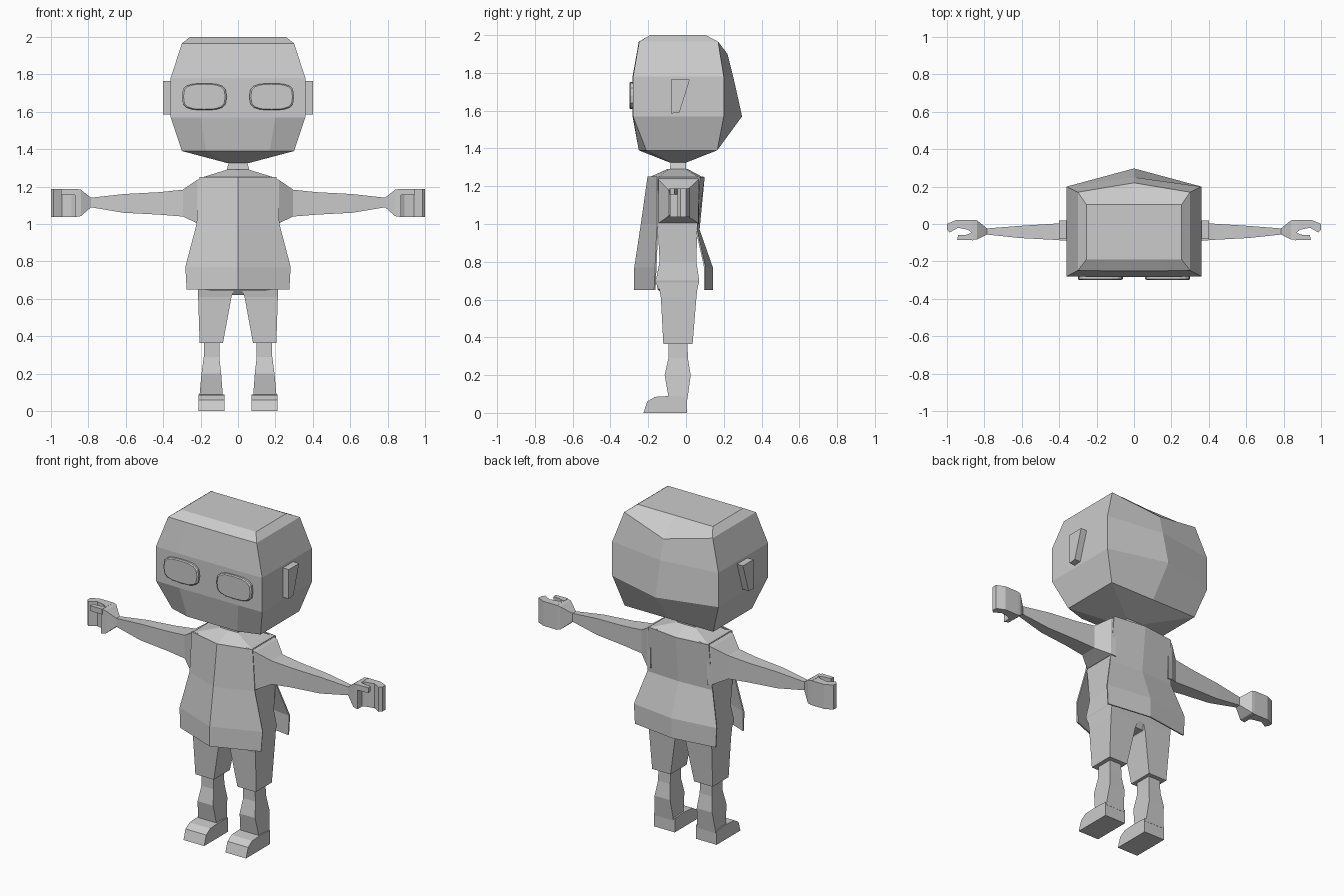
import bpy, bmesh
from math import cos, sin, tau, copysign

cube = bpy.data.objects.get("Cube")
if cube:
    bpy.data.objects.remove(cube, do_unlink=True)

grey = bpy.data.materials.new("plain grey")
grey.use_nodes = True
grey.diffuse_color = (0.6, 0.6, 0.6, 1)
grey.node_tree.nodes["Principled BSDF"].inputs["Base Color"].default_value = (0.6, 0.6, 0.6, 1)


def loft(name, rings, mirror=False, closed=True):
    """Skin a row of point rings; open strips become thin sheets."""
    bm = bmesh.new()
    rows = [[bm.verts.new(p) for p in ring] for ring in rings]
    n = len(rows[0])
    for a, b in zip(rows, rows[1:]):
        for i in range(n if closed else n - 1):
            j = (i + 1) % n
            bm.faces.new((a[i], a[j], b[j], b[i]))
    if closed:
        bm.faces.new(rows[0][::-1])
        bm.faces.new(rows[-1])
    bmesh.ops.recalc_face_normals(bm, faces=bm.faces)
    mesh = bpy.data.meshes.new(name)
    bm.to_mesh(mesh)
    bm.free()
    mesh.materials.append(grey)
    obj = bpy.data.objects.new(name, mesh)
    bpy.context.collection.objects.link(obj)
    if mirror:
        obj.modifiers.new("mirror", "MIRROR").use_mirror_merge = False
    if not closed:
        solid = obj.modifiers.new("thickness", "SOLIDIFY")
        solid.thickness, solid.offset = 0.008, 0
    return obj


def level(z, x0, x1, y0, y1):
    return [(x0, y0, z), (x1, y0, z), (x1, y1, z), (x0, y1, z)]


def slice_x(x, y0, y1, z0, z1):
    return [(x, y0, z0), (x, y1, z0), (x, y1, z1), (x, y0, z1)]


def prism_z(name, plan, z0, z1):
    return loft(name, [[(x, y, z) for x, y in plan] for z in (z0, z1)], mirror=True)


def prism_x(name, side, x0, x1):
    return loft(name, [[(x, y, z) for y, z in side] for x in (x0, x1)], mirror=True)


# Head: faceted box with a ridge down the back and chamfered cheeks
def head_ring(z, w, cheek, front, corner, back, peak, peak_z):
    return [(-cheek, front, z), (cheek, front, z), (w, corner, z), (w, back, z),
            (0, peak, peak_z), (-w, back, z), (-w, corner, z)]


loft("head", [
    head_ring(1.325, .055, .04, -.085, -.08, 0, 0, 1.325),
    head_ring(1.39, .30, .17, -.25, -.21, .165, .165, 1.39),
    head_ring(1.57, .36, .20, -.283, -.28, .20, .297, 1.57),
    head_ring(1.78, .36, .20, -.283, -.28, .20, .25, 1.78),
    head_ring(1.965, .30, .17, -.25, -.248, .17, .22, 1.90),
    head_ring(2.0, .255, .15, -.19, -.19, .105, .105, 2.0)])


# Eyes: rounded raised plates
def eye_ring(y, size):
    pts = []
    for i in range(16):
        c, s = cos(tau * i / 16), sin(tau * i / 16)
        pts.append((.18 + size * .12 * copysign(abs(c) ** .7, c), y,
                    1.68 + size * .072 * copysign(abs(s) ** .6, s)))
    return pts


loft("eyes", [eye_ring(-.275, 1), eye_ring(-.294, 1), eye_ring(-.30, .93)], mirror=True)

# Ears: tapered wedges
prism_x("ears", [(-.08, 1.765), (.02, 1.765), (-.035, 1.59), (-.08, 1.585)], .33, .40)

# Neck, shoulders and inner body
loft("neck", [level(1.26, -.075, .075, -.09, .01), level(1.29, -.06, .06, -.085, 0),
              level(1.35, -.045, .045, -.08, 0)])


def tunic_ring(z, w, corner_f, mid_f, corner_b, mid_b):
    return [(-w, corner_f, z), (0, mid_f, z), (w, corner_f, z),
            (w, corner_b, z), (0, mid_b, z), (-w, corner_b, z)]


loft("shoulders", [tunic_ring(1.245, .205, -.15, -.20, .07, .095),
                   tunic_ring(1.29, .06, -.09, -.10, 0, .01)])
loft("body", [level(.62, -.04, .04, -.12, .04), level(.655, -.205, .205, -.15, .06),
              level(.70, -.215, .215, -.16, .07), level(.80, -.205, .205, -.14, .055),
              level(1.0, -.215, .215, -.15, .06), level(1.25, -.20, .20, -.15, .07)])

# Tunic panels: open at the sides, each creased down the middle
front = [(1.25, .205, -.15, -.20), (1.0, .22, -.15, -.235),
         (.77, .28, -.16, -.27), (.65, .273, -.165, -.272)]
back = [(1.25, .205, .07, .095), (.97, .22, .055, .068),
        (.77, .28, .10, .138), (.65, .273, .10, .138)]
for name, rows in (("front_panel", front), ("back_panel", back)):
    loft(name, [[(-w, e, z), (0, m, z), (w, e, z)] for z, w, e, m in rows], closed=False)

# Arms and flared wrists
loft("arms", [slice_x(.19, -.15, .07, 1.0, 1.245), slice_x(.22, -.145, .065, 1.005, 1.235),
              slice_x(.295, -.095, .01, 1.04, 1.183), slice_x(.42, -.085, .002, 1.05, 1.17),
              slice_x(.61, -.075, -.01, 1.06, 1.16), slice_x(.79, -.056, -.024, 1.09, 1.14)],
     mirror=True)
loft("wrists", [slice_x(.785, -.056, -.024, 1.09, 1.14), slice_x(.84, -.083, .02, 1.042, 1.183),
                slice_x(.87, -.085, .022, 1.037, 1.188)], mirror=True)

# Hands: fingers curling forward, thumb along the top front
prism_z("fingers", [(.86, .022), (.95, .022), (1.0, 0), (1.0, -.03), (.985, -.045),
                    (.94, -.02), (.89, -.03), (.86, -.05)], 1.037, 1.187)
prism_z("thumbs", [(.86, -.045), (.90, -.058), (.94, -.06), (.945, -.085), (.86, -.087)],
        1.155, 1.188)

# Shorts, lower legs and shoes
loft("shorts", [level(.70, .0, .213, -.15, .065), level(.61, .035, .213, -.133, .055),
                level(.365, .08, .205, -.12, .035)], mirror=True)
loft("lower_legs", [level(.38, .10, .18, -.093, .008), level(.29, .10, .183, -.093, .01),
                    level(.20, .09, .195, -.113, .025), level(.07, .08, .207, -.09, .007)],
     mirror=True)
prism_x("shoes", [(-.225, 0), (-.205, .06), (-.165, .085), (-.08, .09), (.006, .085), (.006, 0)],
        .072, .212)
